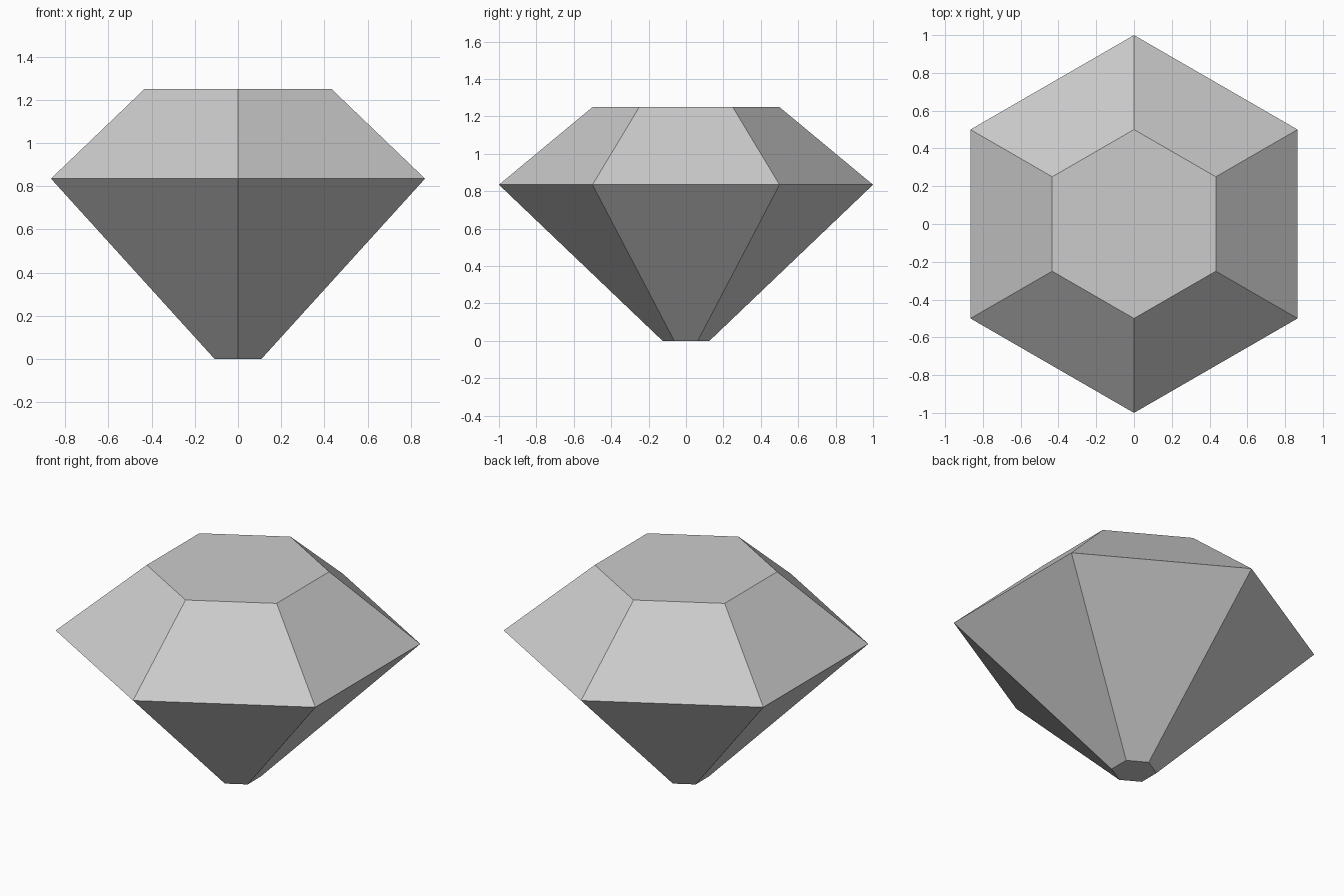
import bpy
import bmesh
from math import cos, sin, pi

SIDES = 6

cube = bpy.data.objects.get("Cube")
if cube:
    bpy.data.objects.remove(cube, do_unlink=True)

# Single flat grey for the whole stone
grey = bpy.data.materials.new("light_grey")
grey.use_nodes = True
colour = (0.6, 0.6, 0.6, 1.0)
grey.diffuse_color = colour
grey.node_tree.nodes["Principled BSDF"].inputs["Base Color"].default_value = colour

# Profile as (radius, height): culet, girdle, table
profile = [(0.125, 0.0), (1.0, 0.835), (0.5, 1.25)]

bm = bmesh.new()
rings = []
for radius, height in profile:
    angles = [pi / 2 + 2 * pi * i / SIDES for i in range(SIDES)]
    rings.append([bm.verts.new((radius * cos(a), radius * sin(a), height)) for a in angles])

# Pavilion and crown facets
for low, high in zip(rings, rings[1:]):
    for i in range(SIDES):
        j = (i + 1) % SIDES
        bm.faces.new((low[i], low[j], high[j], high[i]))

# Flat culet and table
bm.faces.new(reversed(rings[0]))
bm.faces.new(rings[-1])
bmesh.ops.recalc_face_normals(bm, faces=bm.faces)

mesh = bpy.data.meshes.new("cut_gem")
bm.to_mesh(mesh)
bm.free()
mesh.materials.append(grey)
gem = bpy.data.objects.new("cut_gem", mesh)
bpy.context.collection.objects.link(gem)
